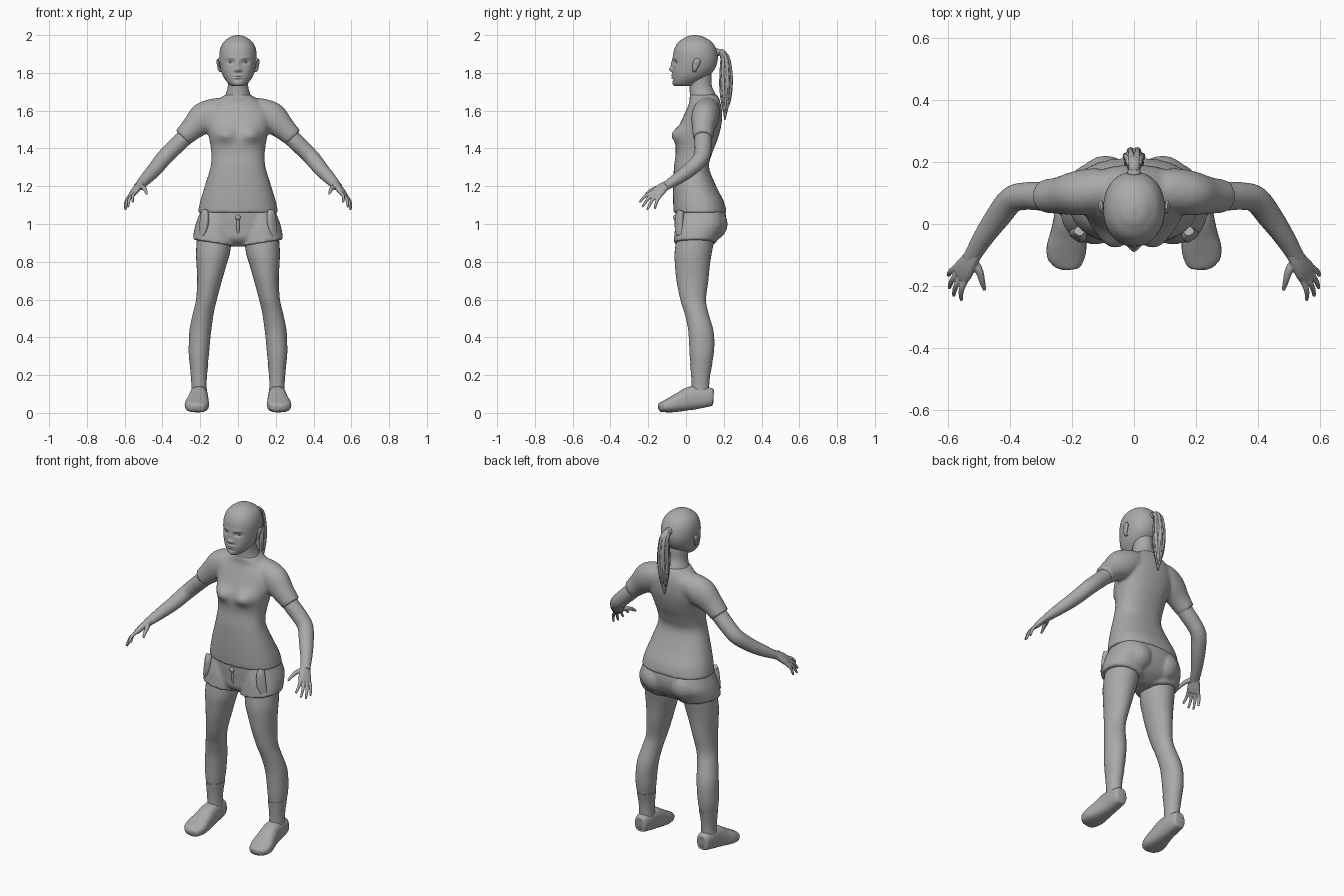
import bpy, bmesh, math
from mathutils import Vector

GREY = bpy.data.materials.new("plain_grey")
GREY.diffuse_color = (0.4, 0.4, 0.4, 1)


def spline(st, sub):
    # smooth resampling of a list of stations
    out = []
    for i in range(len(st) - 1):
        p0, p1, p2, p3 = st[max(i - 1, 0)], st[i], st[i + 1], st[min(i + 2, len(st) - 1)]
        for k in range(sub):
            t = k / sub
            out.append([b + 0.5 * t * (c - a + t * (2*a - 5*b + 4*c - d + t * (3*(b - c) + d - a)))
                        for a, b, c, d in zip(p0, p1, p2, p3)])
    return out + [list(st[-1])]


def loft(bm, st, side=None, sub=5, seg=32, power=2.0, lean=0, s=1):
    # stations are x, y, z, half width, half depth; side=None keeps the rings level
    pts = spline([(p[0] * s, *p[1:]) for p in st], sub)
    rings = []
    for i, p in enumerate(pts):
        c = Vector(p[:3])
        u, v = Vector((1, 0, 0)), Vector((0, 1, 0))
        if side:
            t = (Vector(pts[min(i + 1, len(pts) - 1)][:3]) - Vector(pts[max(i - 1, 0)][:3])).normalized()
            u = Vector((side[0] * s, side[1], side[2]))
            u = (u - t * u.dot(t)).normalized()
            v = t.cross(u)
        ring = []
        for k in range(seg):
            a = 2 * math.pi * k / seg
            ca, sa = math.cos(a), math.sin(a)
            du = max(p[3], 0.001) * math.copysign(abs(ca) ** (2 / power), ca)
            dv = max(p[4], 0.001) * math.copysign(abs(sa) ** (2 / power), sa)
            q = c + u * du + v * dv
            q.z += lean * s * (q.x - c.x)
            ring.append(bm.verts.new(q))
        rings.append(ring)
    for r, n in zip(rings, rings[1:]):
        for k in range(seg):
            j = (k + 1) % seg
            bm.faces.new((r[k], r[j], n[j], n[k]))
    bm.faces.new(rings[0][::-1])
    bm.faces.new(rings[-1])


def levels(rows, x=0):
    # z, half width, front y, back y -> stations
    return [(x, (f + b) / 2, z, w, (b - f) / 2) for z, w, f, b in rows]


def legs(rows):
    # z, inner x, outer x, front y, back y -> stations
    return [((i + o) / 2, (f + b) / 2, z, (o - i) / 2, (b - f) / 2) for z, i, o, f, b in rows]


def ball(bm, c, r):
    new = bmesh.ops.create_uvsphere(bm, u_segments=20, v_segments=12, radius=1)["verts"]
    for v in new:
        v.co = Vector([c[i] + v.co[i] * r[i] for i in range(3)])


def sculpt(bm, bumps, ymax):
    # push front vertices along y with soft mirrored bumps: x, z, x size, z size, amount
    for v in bm.verts:
        if v.co.y < ymax:
            v.co.y += sum(a * math.exp(-((abs(v.co.x) - x) / sx) ** 2 - ((v.co.z - z) / sz) ** 2)
                          for x, z, sx, sz, a in bumps)


def finish(bm, name, voxel=0, smooth=4, angle=50):
    bmesh.ops.recalc_face_normals(bm, faces=bm.faces)
    me = bpy.data.meshes.new(name)
    bm.to_mesh(me)
    bm.free()
    ob = bpy.data.objects.new(name, me)
    bpy.context.collection.objects.link(ob)
    me.materials.append(GREY)
    if voxel:
        m = ob.modifiers.new("blend", 'REMESH')
        m.mode, m.voxel_size, m.use_smooth_shade = 'VOXEL', voxel, True
        m = ob.modifiers.new("soften", 'SMOOTH')
        m.factor, m.iterations = 0.5, smooth
    else:
        bpy.context.view_layer.objects.active = ob
        ob.select_set(True)
        bpy.ops.object.shade_smooth_by_angle(angle=math.radians(angle))
        ob.select_set(False)
    return ob


# head with sculpted face
bm = bmesh.new()
loft(bm, levels([(1.73, .03, -.060, .03), (1.745, .052, -.068, .06), (1.78, .078, -.072, .115),
                 (1.82, .092, -.070, .152), (1.87, .099, -.070, .168), (1.92, .096, -.064, .162),
                 (1.96, .079, -.043, .140), (1.985, .050, -.010, .105), (1.995, .030, .012, .08),
                 (2.0, .006, .04, .055)]), sub=9, seg=96, power=2.15)
sculpt(bm, [(.038, 1.857, .019, .011, .013), (.036, 1.880, .028, .008, -.004),
            (0, 1.818, .013, .011, -.019), (0, 1.845, .009, .022, -.010), (.014, 1.813, .008, .007, -.007),
            (0, 1.786, .022, .005, -.007), (0, 1.774, .018, .005, -.006), (0, 1.780, .024, .002, .004),
            (0, 1.764, .022, .005, .005), (.06, 1.815, .02, .02, -.003), (0, 1.742, .018, .01, -.005)], .03)
finish(bm, "head", angle=80)

# neck
bm = bmesh.new()
loft(bm, levels([(1.65, .085, .02, .17), (1.69, .064, .02, .155), (1.73, .054, .018, .137),
                 (1.78, .054, .01, .135), (1.82, .05, .02, .13)]))
finish(bm, "neck")

# eyes and ears
for s, tag in ((1, "left"), (-1, "right")):
    bm = bmesh.new()
    ball(bm, (s * .037, -.042, 1.856), (.015, .012, .007))
    finish(bm, tag + "_eye")
    bm = bmesh.new()
    loft(bm, [(.090, .045, 1.805, .006, .008), (.099, .045, 1.815, .007, .011), (.103, .052, 1.84, .008, .018),
              (.107, .058, 1.862, .008, .019), (.104, .058, 1.875, .004, .01)], s=s)
    sculpt(bm, [], 0)
    finish(bm, tag + "_ear")

# ponytail: core, strands and tie
bm = bmesh.new()
tail = [(0, .15, 1.905, .012, .012), (0, .185, 1.912, .018, .015), (0, .207, 1.88, .024, .020),
        (0, .213, 1.80, .031, .030), (0, .212, 1.72, .030, .030), (0, .210, 1.64, .019, .019),
        (0, .205, 1.55, .003, .003)]
loft(bm, tail, side=(1, 0, 0), seg=24)
for k in range(14):
    a = 2 * math.pi * k / 14
    end = 1 - .25 * (k % 3)
    strand = []
    for i, p in enumerate(tail[1:]):
        w = .92 if i < 5 else end
        b = a + .12 * i * (-1) ** k
        strand.append((p[3] * w * math.cos(b), p[1] + p[4] * w * math.sin(b),
                       p[2] + .02 * (k % 3) * (i == 5), .004 + p[3] * .14, .004 + p[3] * .14))
    strand[-1] = strand[-1][:3] + (.001, .001)
    loft(bm, strand, side=(1, 0, 0), seg=8)
finish(bm, "ponytail")
bm = bmesh.new()
loft(bm, [(0, .158, 1.906, .015, .017), (0, .166, 1.909, .022, .022), (0, .176, 1.911, .018, .017)], side=(1, 0, 0))
finish(bm, "hair_tie")

# shirt: torso with bust, blended into both sleeves
bm = bmesh.new()
loft(bm, levels([(1.06, .212, -.066, .216), (1.12, .2, -.068, .20), (1.2, .176, -.068, .16), (1.3, .146, -.064, .122),
                 (1.37, .141, -.055, .137), (1.45, .152, -.052, .168), (1.53, .17, -.030, .188),
                 (1.6, .165, .0, .19), (1.645, .12, .018, .182), (1.685, .068, .018, .166)]),
     sub=8, seg=80, power=2.3)
sculpt(bm, [(.072, 1.475, .055, .040, -.038)], .05)
for s in (1, -1):
    loft(bm, [(.06, .11, 1.61, .06, .06), (.12, .108, 1.592, .075, .072), (.18, .10, 1.56, .084, .072),
              (.24, .092, 1.508, .064, .06), (.292, .09, 1.457, .052, .053)], side=(0, 0, 1), s=s)
finish(bm, "shirt", voxel=.009, smooth=5)

# shorts: hips, seat and two short legs
bm = bmesh.new()
loft(bm, levels([(1.10, .19, -.056, .198), (1.04, .204, -.056, .212), (.98, .208, -.052, .205),
                 (.92, .16, -.045, .17), (.88, .05, -.0, .11)]), power=2.3, seg=48)
for s in (1, -1):
    ball(bm, (s * .092, .118, 1.0), (.095, .103, .095))
    loft(bm, legs([(1.06, .03, .195, -.04, .19), (.99, .018, .222, -.056, .2), (.94, .012, .234, -.062, .178),
                   (.9, .012, .238, -.066, .158)]), lean=.16, power=2.2, s=s)
finish(bm, "shorts", voxel=.008)

# front pockets and waist button
for s, tag in ((1, "left"), (-1, "right")):
    bm = bmesh.new()
    loft(bm, [(.176, -.022, 1.07, .016, .016), (.176, -.034, 1.04, .024, .016), (.182, -.036, .98, .026, .016),
              (.192, -.032, .94, .018, .014)], side=(.75, .65, 0), power=3, s=s)
    finish(bm, tag + "_pocket")
bm = bmesh.new()
ball(bm, (0, -.058, 1.035), (.014, .01, .014))
loft(bm, [(0, -.05, 1.02, .008, .01), (0, -.048, .97, .008, .01), (0, -.03, .92, .006, .01)])
finish(bm, "button_and_fly")

for s, tag in ((1, "left"), (-1, "right")):
    # leg
    bm = bmesh.new()
    loft(bm, legs([(.96, .03, .215, -.045, .16), (.85, .042, .222, -.06, .137), (.78, .062, .219, -.058, .126),
                   (.7, .085, .216, -.05, .118), (.6, .112, .222, -.03, .106), (.53, .128, .238, -.008, .118),
                   (.45, .14, .255, .01, .142), (.38, .148, .26, .016, .15), (.3, .155, .26, .02, .145),
                   (.2, .168, .247, .03, .125), (.12, .17, .245, .034, .12)]), s=s)
    finish(bm, tag + "_leg")

    # sock
    bm = bmesh.new()
    loft(bm, legs([(.262, .157, .256, .021, .140), (.2, .164, .250, .027, .128), (.15, .166, .247, .03, .123),
                   (.1, .164, .248, .03, .123)]), s=s)
    finish(bm, tag + "_sock")

    # shoe, lofted from heel to toe
    bm = bmesh.new()
    loft(bm, [(.207, .146, .085, .022, .034), (.207, .138, .085, .036, .046), (.207, .10, .083, .044, .054),
              (.208, .03, .078, .049, .062), (.212, -.03, .058, .057, .051), (.218, -.08, .042, .064, .040),
              (.222, -.12, .032, .056, .029), (.225, -.138, .028, .038, .022), (.226, -.146, .026, .012, .010)],
         side=(1, 0, 0), power=2.6, s=s)
    for v in bm.verts:
        v.co.z = max(v.co.z, .002 + max(0, v.co.y + .03) * .17)
    finish(bm, tag + "_shoe", angle=60)

    # arm
    bm = bmesh.new()
    loft(bm, [(.24, .092, 1.50, .044, .046), (.30, .09, 1.44, .044, .046), (.35, .09, 1.392, .043, .044),
              (.395, .078, 1.346, .042, .043), (.44, .022, 1.29, .038, .040), (.485, -.042, 1.242, .032, .033),
              (.52, -.1, 1.205, .023, .027), (.528, -.113, 1.197, .021, .027)], side=(0, 0, 1), s=s)
    finish(bm, tag + "_arm")

    # hand: palm, four fingers and thumb blended together
    bm = bmesh.new()
    w = Vector((-.5, -.75, .3)).normalized()
    loft(bm, [(.512, -.088, 1.212, .026, .02), (.53, -.118, 1.196, .030, .018), (.548, -.146, 1.172, .037, .017),
              (.562, -.166, 1.152, .036, .013)], side=tuple(w), power=2.4, s=s)
    tips = [(.557, -.246, 1.115), (.582, -.232, 1.09), (.596, -.206, 1.075), (.598, -.166, 1.08)]
    for k, tip in enumerate(tips):
        base = Vector((.556, -.157, 1.16)) + w * (.027 - .018 * k)
        mid = (base + Vector(tip)) / 2 + Vector((.008, -.003, .006))
        loft(bm, [(*base, .010, .010), (*mid, .009, .009), (*tip, .006, .006)], side=tuple(w), seg=12, s=s)
    loft(bm, [(.522, -.112, 1.198, .014, .014), (.500, -.150, 1.192, .013, .013), (.490, -.185, 1.178, .010, .010),
              (.482, -.213, 1.158, .006, .006)], side=(0, 0, 1), seg=12, s=s)
    finish(bm, tag + "_hand", voxel=.0035, smooth=3)
